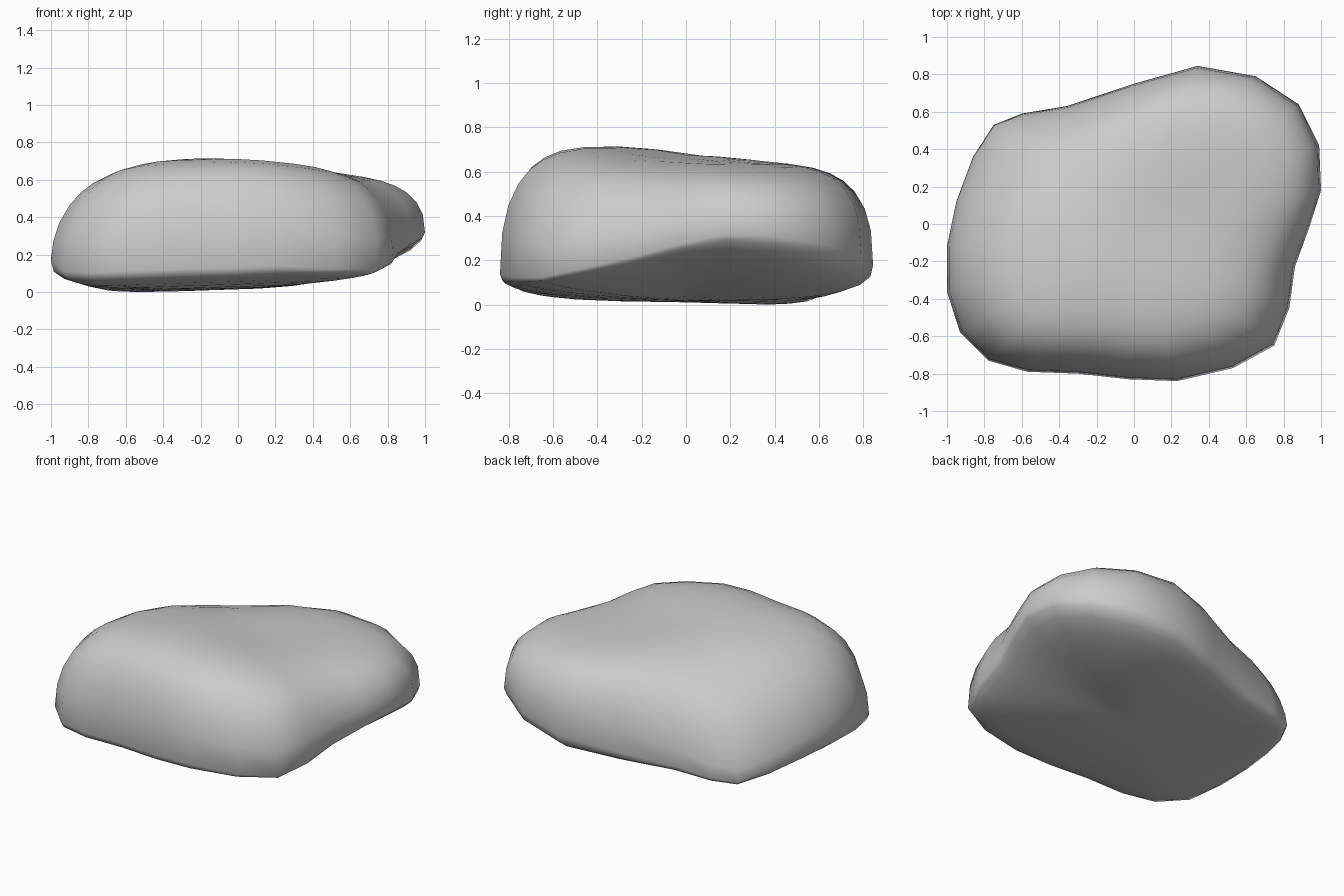
import bpy, bmesh, math

if "Cube" in bpy.data.objects:
    bpy.data.objects.remove(bpy.data.objects["Cube"])

# Widest outline of the boulder (x, y, z), clockwise from the left side
RIM = [(-1, -.12, .19), (-.95, .12, .16), (-.86, .36, .10), (-.75, .53, .05),
       (-.6, .59, .06), (-.36, .63, .09), (0, .75, .14), (.34, .845, .19),
       (.65, .79, .24), (.88, .64, .28), (.99, .42, .32), (1, .18, .33),
       (.94, -.01, .29), (.86, -.23, .23), (.83, -.45, .18), (.75, -.65, .135),
       (.53, -.77, .135), (.23, -.84, .15), (-.03, -.83, .14), (-.3, -.8, .135),
       (-.57, -.79, .125), (-.78, -.73, .115), (-.93, -.58, .125), (-1, -.36, .18)]

# Sample heights of the uneven top
TOP = [(-.2, -.3, .735), (.03, -.54, .745), (.27, -.43, .715), (.5, -.2, .67),
       (.75, .05, .64), (.8, .3, .64), (.55, .55, .65), (.25, .55, .65),
       (.3, .15, .655), (0, .1, .69), (-.45, 0, .71), (-.7, -.2, .70),
       (-.5, -.55, .735), (-.4, .35, .63), (-.1, .4, .66)]


def top_height(x, y):
    total = weight = 0
    for px, py, pz in TOP:
        w = 1 / ((x - px) ** 2 + (y - py) ** 2 + .06) ** 2
        total += w * pz
        weight += w
    return total / weight


def base_height(x, y):
    return .03 + .03 * x - .02 * y


def top_round(s, a):
    """Rise from rim (s = 1) to plateau (s = 0): steep in front, gentle at back left."""
    c, n = math.cos(a), math.sin(a)
    e = 5.25 + .75 * c - .25 * n - c * c + .5 * math.sin(2 * a)
    return max(0, 1 - s ** e) ** (1 / (.46 * e))


def base_round(s, a):
    """Flat underside, undercut on the right."""
    e = 2.9 - 1.3 * max(0, math.cos(a)) ** 2
    return max(0, 1 - s ** e) ** (1 / e)


bm = bmesh.new()
rim = [bm.verts.new(p) for p in RIM]


def cap(height, rounding, steps):
    """Close one side of the rim with rounded rings shrinking to the centre."""
    prev = rim
    count = len(rim)
    for s in steps:
        ring = []
        for x, y, z in RIM:
            px, py = x * s, y * s
            f = rounding(s, math.atan2(y, x))
            ring.append(bm.verts.new((px, py, z + (height(px, py) - z) * f)))
        for i in range(count):
            j = (i + 1) % count
            bm.faces.new((prev[i], prev[j], ring[j], ring[i]))
        prev = ring
    centre = bm.verts.new((0, 0, height(0, 0)))
    for i in range(count):
        bm.faces.new((prev[i], prev[(i + 1) % count], centre))


cap(top_height, top_round, (.988, .955, .9, .84, .77, .68, .55, .38, .2))
cap(base_height, base_round, (.985, .93, .83, .68, .45, .2))

# Stand on the ground
low = min(v.co.z for v in bm.verts)
for v in bm.verts:
    v.co.z -= low
bmesh.ops.recalc_face_normals(bm, faces=bm.faces)
for f in bm.faces:
    f.smooth = True

mesh = bpy.data.meshes.new("boulder")
bm.to_mesh(mesh)
bm.free()
boulder = bpy.data.objects.new("boulder", mesh)
bpy.context.collection.objects.link(boulder)
